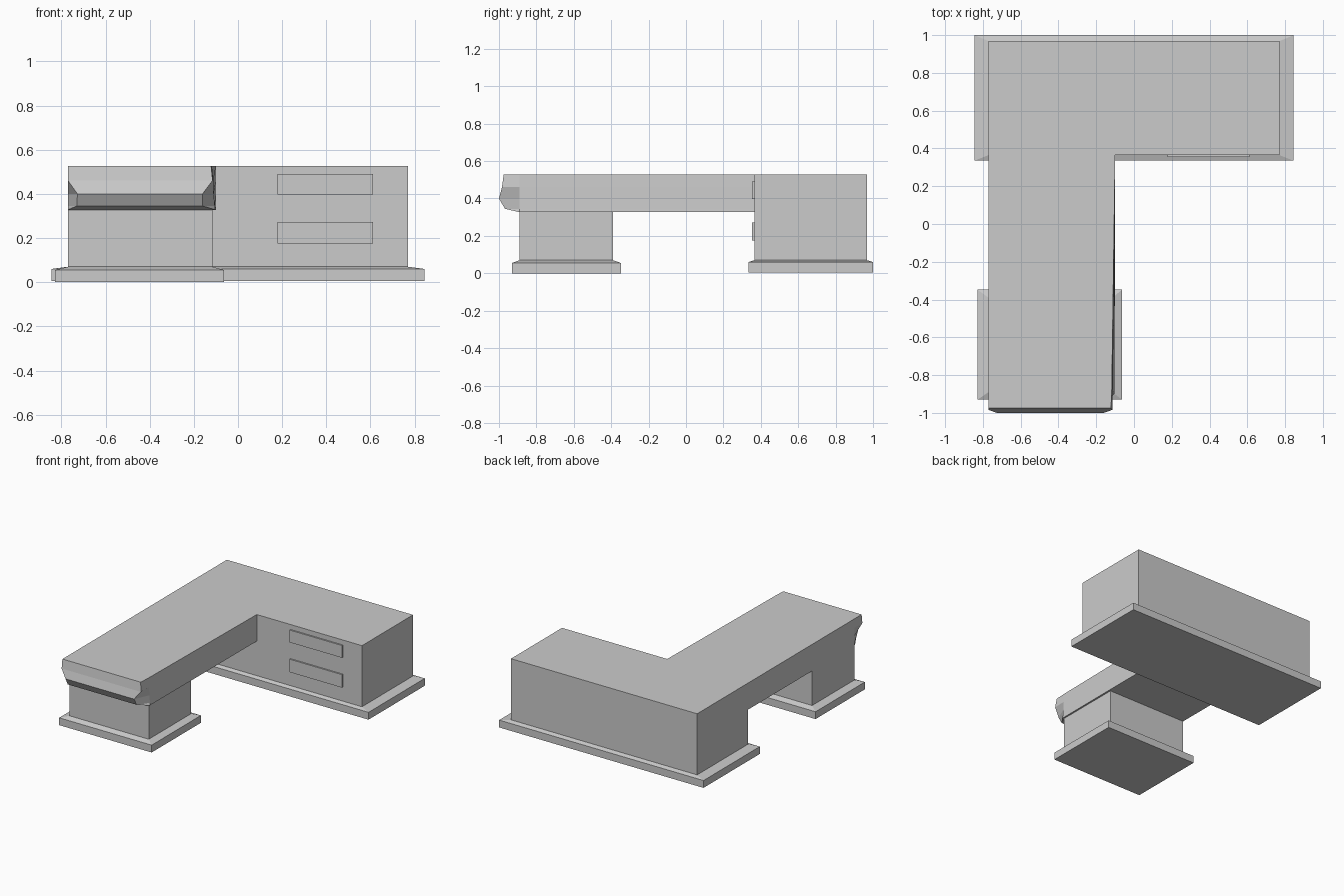
import bpy

if "Cube" in bpy.data.objects:
    bpy.data.objects.remove(bpy.data.objects["Cube"])


def loft(name, rings):
    """Stack of matching 3D outlines (bottom to top), skinned and capped."""
    n = len(rings[0])
    verts = [p for ring in rings for p in ring]
    faces = [tuple(reversed(range(n))),
             tuple(range(len(verts) - n, len(verts)))]
    for r in range(len(rings) - 1):
        for i in range(n):
            j = (i + 1) % n
            faces.append((r * n + i, r * n + j, (r + 1) * n + j, (r + 1) * n + i))
    mesh = bpy.data.meshes.new(name)
    mesh.from_pydata(verts, [], faces)
    mesh.validate()
    obj = bpy.data.objects.new(name, mesh)
    bpy.context.collection.objects.link(obj)
    return obj


def rect(x0, x1, y0, y1, z):
    return [(x0, y0, z), (x1, y0, z), (x1, y1, z), (x0, y1, z)]


def box(name, x, y, z):
    return loft(name, [rect(*x, *y, h) for h in z])


def plinth(name, outer, inner, z0, z1, z2):
    """Flat slab whose top slopes up to meet the body."""
    return loft(name, [rect(*outer, z0), rect(*outer, z1), rect(*inner, z2)])


# Cabinet along the back
box("cabinet_body", (-0.77, 0.77), (0.365, 0.968), (0.065, 0.527))
plinth("cabinet_plinth", (-0.845, 0.845, 0.335, 1.0),
       (-0.77, 0.77, 0.365, 0.968), 0.005, 0.06, 0.07)

# Pedestal under the front of the desk arm
box("pedestal_body", (-0.77, -0.115), (-0.89, -0.39), (0.06, 0.335))
plinth("pedestal_plinth", (-0.828, -0.063, -0.93, -0.348),
       (-0.77, -0.115, -0.89, -0.39), 0.0, 0.055, 0.07)

# Desk arm: z, front y, front left x, front right x, right x at the shoulder
levels = [(0.328, -0.897, -0.77, -0.103, -0.103),
          (0.345, -0.968, -0.73, -0.16, -0.105),
          (0.40, -1.0, -0.727, -0.16, -0.11),
          (0.46, -0.984, -0.77, -0.115, -0.112),
          (0.527, -0.975, -0.77, -0.122, -0.118)]
loft("desk_arm", [[(-0.77, 0.37, z), (-0.77, -0.89, z), (xl, yf, z),
                   (xr, yf, z), (xs, -0.89, z), (-0.10, 0.37, z)]
                  for z, yf, xl, xr, xs in levels])

# Drawer fronts
for i, z in enumerate([(0.175, 0.272), (0.398, 0.49)]):
    box(f"drawer_front_{i + 1}", (0.178, 0.612), (0.354, 0.37), z)
